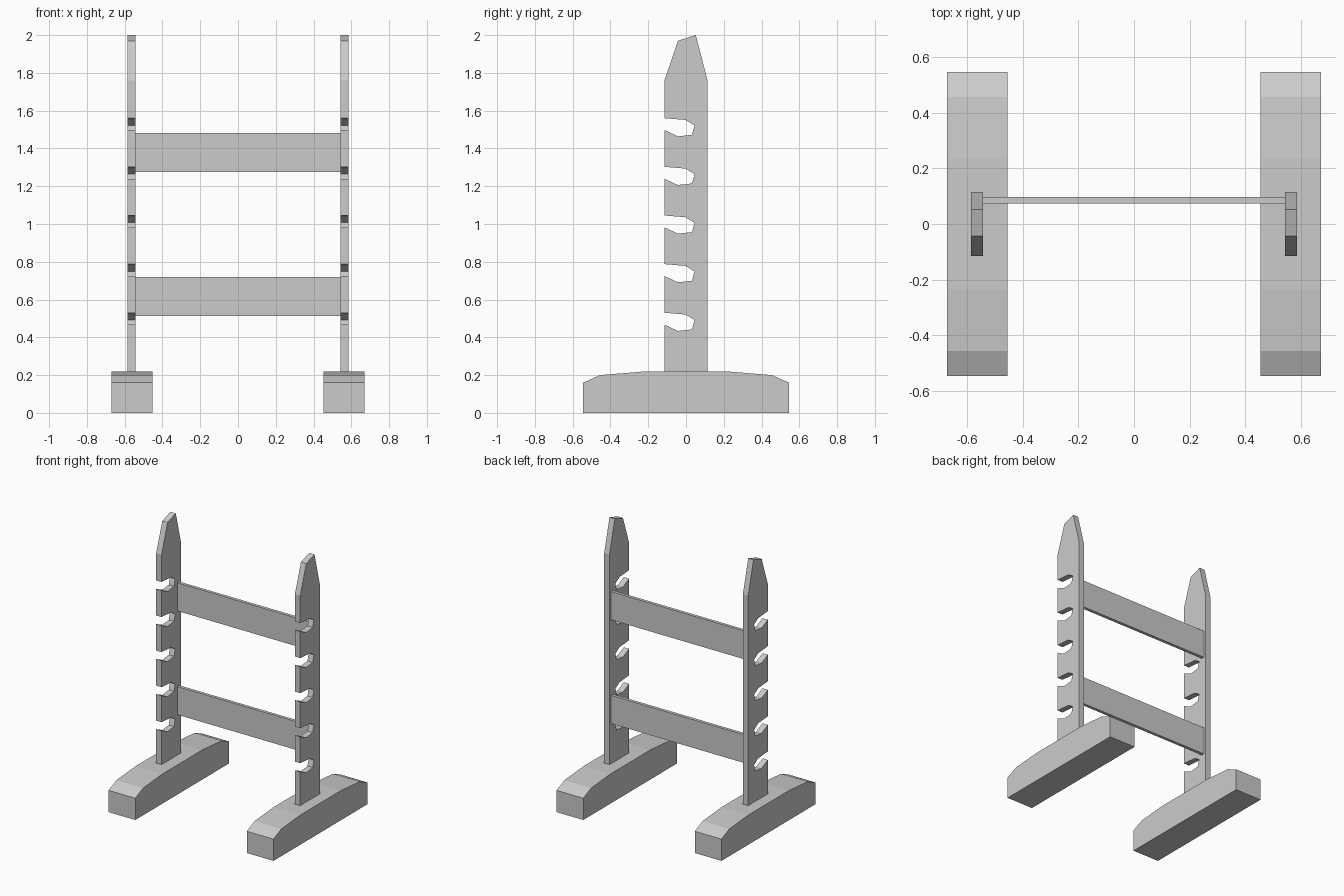
import bpy
import bmesh

cube = bpy.data.objects.get("Cube")
if cube:
    bpy.data.objects.remove(cube, do_unlink=True)

grey = bpy.data.materials.new("plain_grey")
grey.use_nodes = True
colour = (0.6, 0.6, 0.6, 1)
grey.diffuse_color = colour
grey.node_tree.nodes["Principled BSDF"].inputs["Base Color"].default_value = colour


def extrude_profile(name, profile, x0, x1):
    """Flat-sided solid from a (y, z) outline, spanning x0 to x1."""
    bm = bmesh.new()
    face = bm.faces.new([bm.verts.new((x0, y, z)) for y, z in profile])
    result = bmesh.ops.extrude_face_region(bm, geom=[face])
    moved = [v for v in result["geom"] if isinstance(v, bmesh.types.BMVert)]
    bmesh.ops.translate(bm, verts=moved, vec=(x1 - x0, 0, 0))
    bmesh.ops.recalc_face_normals(bm, faces=bm.faces)
    mesh = bpy.data.meshes.new(name)
    bm.to_mesh(mesh)
    bm.free()
    mesh.materials.append(grey)
    obj = bpy.data.objects.new(name, mesh)
    bpy.context.collection.objects.link(obj)
    return obj


# Foot outline: long block with a gently faceted top
half = [(0.545, 0), (0.545, 0.16), (0.455, 0.2), (0.235, 0.218)]
foot = half + [(-y, z) for y, z in reversed(half)]

# Post outline: pointed top, five hooked notches down the front edge
W = 0.114
notch = [(-W, 0), (-0.003, -0.009), (0.045, -0.038),
         (0.032, -0.088), (-0.043, -0.096), (-W, -0.063)]
post = [(-W, 0.2), (W, 0.2), (W, 1.76), (0.052, 2.0), (-0.043, 1.97), (-W, 1.76)]
for i in range(5):
    top = 1.56 - i * 0.2575
    post += [(y, top + z) for y, z in notch]

for side, s in (("left", 1), ("right", -1)):
    extrude_profile(side + "_foot", foot, s * 0.453, s * 0.67)
    extrude_profile(side + "_post", post, s * 0.542, s * 0.585)

# Flat rails joining the posts near their back edges
for name, z in (("lower_rail", 0.513), ("upper_rail", 1.275)):
    board = [(0.073, z), (0.096, z), (0.096, z + 0.207), (0.073, z + 0.207)]
    extrude_profile(name, board, -0.543, 0.543)
